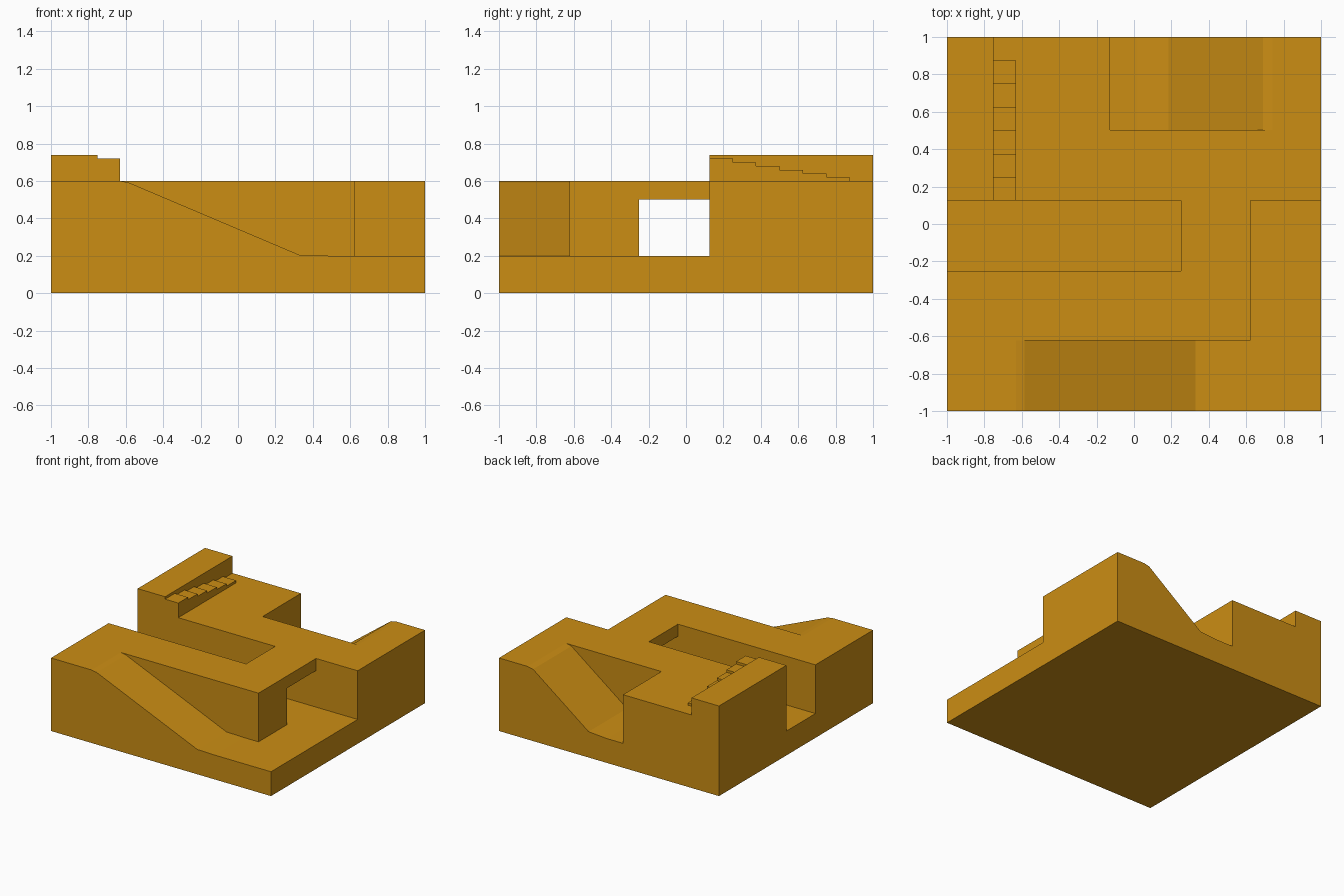
import bpy, bmesh
from mathutils import Vector

if "Cube" in bpy.data.objects:
    bpy.data.objects.remove(bpy.data.objects["Cube"])

mat = bpy.data.materials.new("ochre")
mat.diffuse_color = (0.6, 0.27, 0.007, 1)
mat.use_nodes = True
mat.node_tree.nodes["Principled BSDF"].inputs["Base Color"].default_value = mat.diffuse_color


def prism(name, profile, lo, hi, axis="y"):
    """Extrude a 2D profile (horizontal, z) along x or y from lo to hi."""
    bm = bmesh.new()
    pts = [(a, lo, z) if axis == "y" else (lo, a, z) for a, z in profile]
    face = bm.faces.new([bm.verts.new(p) for p in pts])
    out = bmesh.ops.extrude_face_region(bm, geom=[face])
    step = Vector((0, hi - lo, 0)) if axis == "y" else Vector((hi - lo, 0, 0))
    bmesh.ops.translate(bm, vec=step, verts=[v for v in out["geom"] if isinstance(v, bmesh.types.BMVert)])
    bmesh.ops.recalc_face_normals(bm, faces=bm.faces)
    me = bpy.data.meshes.new(name)
    bm.to_mesh(me)
    bm.free()
    me.materials.append(mat)
    ob = bpy.data.objects.new(name, me)
    bpy.context.collection.objects.link(ob)
    return ob


def rect(a0, a1, z0, z1):
    return [(a0, z0), (a1, z0), (a1, z1), (a0, z1)]


def combine(base, other, operation):
    mod = base.modifiers.new(operation, "BOOLEAN")
    mod.operation, mod.object, mod.solver = operation, other, "EXACT"
    bpy.context.view_layer.objects.active = base
    bpy.ops.object.modifier_apply(modifier=mod.name)
    bpy.data.objects.remove(other)


# Main block at platform height
terrain = prism("terrain", rect(-1, 1, 0, 0.6), -1, 1)

cutters = [
    # Open trench continuing as a tunnel under the bridge
    prism("trench", [(-1.1, 0.2), (0.8, 0.2), (0.8, 0.5), (0.25, 0.5), (0.25, 0.8), (-1.1, 0.8)], -0.252, 0.125),
    # Low yard at the right
    prism("yard", rect(0.622, 1.1, 0.2, 0.8), -1.1, 0.125),
    # Long front ramp
    prism("front_ramp", [(-0.63, 0.6), (-0.585, 0.592), (0.33, 0.204), (0.49, 0.2),
                         (1.1, 0.2), (1.1, 0.8), (-0.63, 0.8)], -1.1, -0.622),
    # Short back ramp
    prism("back_ramp", [(-0.128, 0.2), (0.02, 0.2), (0.185, 0.212), (0.69, 0.59), (0.74, 0.6),
                        (0.74, 0.8), (-0.128, 0.8)], 0.502, 1.1),
]
for c in cutters:
    combine(terrain, c, "DIFFERENCE")

# Raised ledge and the shallow stairs beside it
ledge = prism("ledge", rect(0.125, 1, 0.5, 0.74), -1, -0.75, "x")
steps = [(0.125, 0.5)]
for i in range(6):
    z = 0.72 - 0.02 * i
    steps += [(0.125 * (i + 1), z), (0.125 * (i + 2), z)]
steps.append((0.875, 0.5))
stairs = prism("stairs", steps, -0.8, -0.63, "x")
combine(ledge, stairs, "UNION")
combine(terrain, ledge, "UNION")
